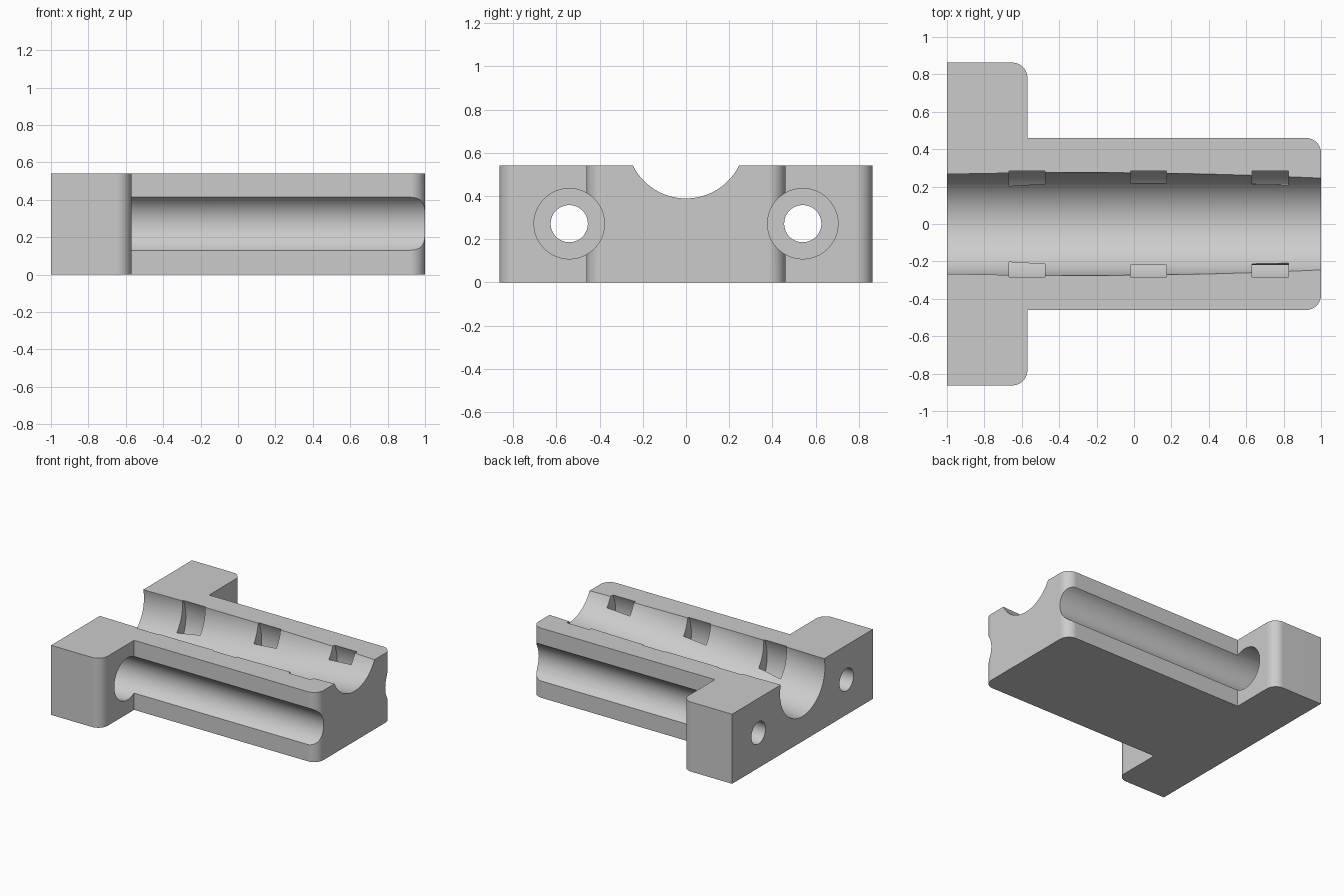
import bpy
import bmesh
from math import atan, pi, sin, cos

old = bpy.data.objects.get("Cube")
if old:
    bpy.data.objects.remove(old, do_unlink=True)

HEIGHT = 0.54
CORNER = 0.08
FLANGE_X, FLANGE_Y, BODY_Y = -0.57, 0.863, 0.46

grey = bpy.data.materials.new("plain_grey")
grey.use_nodes = True
colour = (0.6, 0.6, 0.6, 1)
grey.diffuse_color = colour
grey.node_tree.nodes["Principled BSDF"].inputs["Base Color"].default_value = colour


def mesh_object(name, bm):
    bmesh.ops.recalc_face_normals(bm, faces=bm.faces)
    mesh = bpy.data.meshes.new(name)
    bm.to_mesh(mesh)
    bm.free()
    mesh.materials.append(grey)
    obj = bpy.data.objects.new(name, mesh)
    bpy.context.collection.objects.link(obj)
    return obj


def rounded(cx, cy, start):
    """Quarter-round corner, running counter-clockwise."""
    angles = [start + pi / 2 * i / 8 for i in range(9)]
    return [(cx + CORNER * cos(a), cy + CORNER * sin(a)) for a in angles]


def rod(name, x0, x1, y, z, radius, sides=48, tilt=0.0):
    """Cylinder lying along x, optionally rising towards +x."""
    bpy.ops.mesh.primitive_cylinder_add(
        vertices=sides, radius=radius, depth=x1 - x0,
        location=((x0 + x1) / 2, y, z), rotation=(0, pi / 2 - tilt, 0))
    obj = bpy.context.object
    obj.name = name
    obj.data.materials.append(grey)
    obj.hide_render = True
    return obj


def ring(name, x0, x1, z, inner, outer, sides=64):
    """Square-section ring around the x axis."""
    bm = bmesh.new()
    loops = []
    for x, r in ((x0, inner), (x1, inner), (x1, outer), (x0, outer)):
        loops.append([bm.verts.new((x, r * cos(2 * pi * i / sides), z + r * sin(2 * pi * i / sides)))
                      for i in range(sides)])
    for k in range(4):
        a, b = loops[k], loops[(k + 1) % 4]
        for i in range(sides):
            j = (i + 1) % sides
            bm.faces.new((a[i], a[j], b[j], b[i]))
    obj = mesh_object(name, bm)
    obj.hide_render = True
    return obj


# T-shaped block, extruded from its outline
outline = [(-1, -FLANGE_Y)]
outline += rounded(FLANGE_X - CORNER, -FLANGE_Y + CORNER, -pi / 2)
outline += [(FLANGE_X, -BODY_Y)]
outline += rounded(1 - CORNER, -BODY_Y + CORNER, -pi / 2)
outline += [(x, -y) for x, y in reversed(outline)]
bm = bmesh.new()
base = bm.faces.new([bm.verts.new((x, y, 0)) for x, y in outline])
top = bmesh.ops.extrude_face_region(bm, geom=[base])["geom"]
bmesh.ops.translate(bm, vec=(0, 0, HEIGHT), verts=[v for v in top if isinstance(v, bmesh.types.BMVert)])
block = mesh_object("clamp_block", bm)

# Sloping central channel
cutters = [rod("channel_cutter", -1.5, 1.5, 0, 0.5675, 0.275, 96, atan(0.0975))]

# Screw holes with wide access grooves on both sides
for side in (-1, 1):
    cutters.append(rod("access_groove_cutter", -0.8, 1.2, side * 0.54, 0.272, 0.163))
    cutters.append(rod("screw_hole_cutter", -1.2, -0.7, side * 0.54, 0.272, 0.086))

# Curved strap tunnels passing under the channel
for x in (-0.572, 0.078, 0.728):
    cutters.append(ring("strap_tunnel_cutter", x - 0.097, x + 0.097, 0.4, 0.22, 0.316))

bpy.ops.object.select_all(action="DESELECT")
block.select_set(True)
bpy.context.view_layer.objects.active = block
for cutter in cutters:
    cut = block.modifiers.new("cut", "BOOLEAN")
    cut.operation = "DIFFERENCE"
    cut.solver = "EXACT"
    cut.object = cutter
    bpy.ops.object.modifier_apply(modifier=cut.name)
    bpy.data.objects.remove(cutter, do_unlink=True)

# Smooth curves, crisp edges
bpy.ops.object.shade_smooth_by_angle(angle=pi / 6)
weighted = block.modifiers.new("weighted_normals", "WEIGHTED_NORMAL")
weighted.keep_sharp = True
